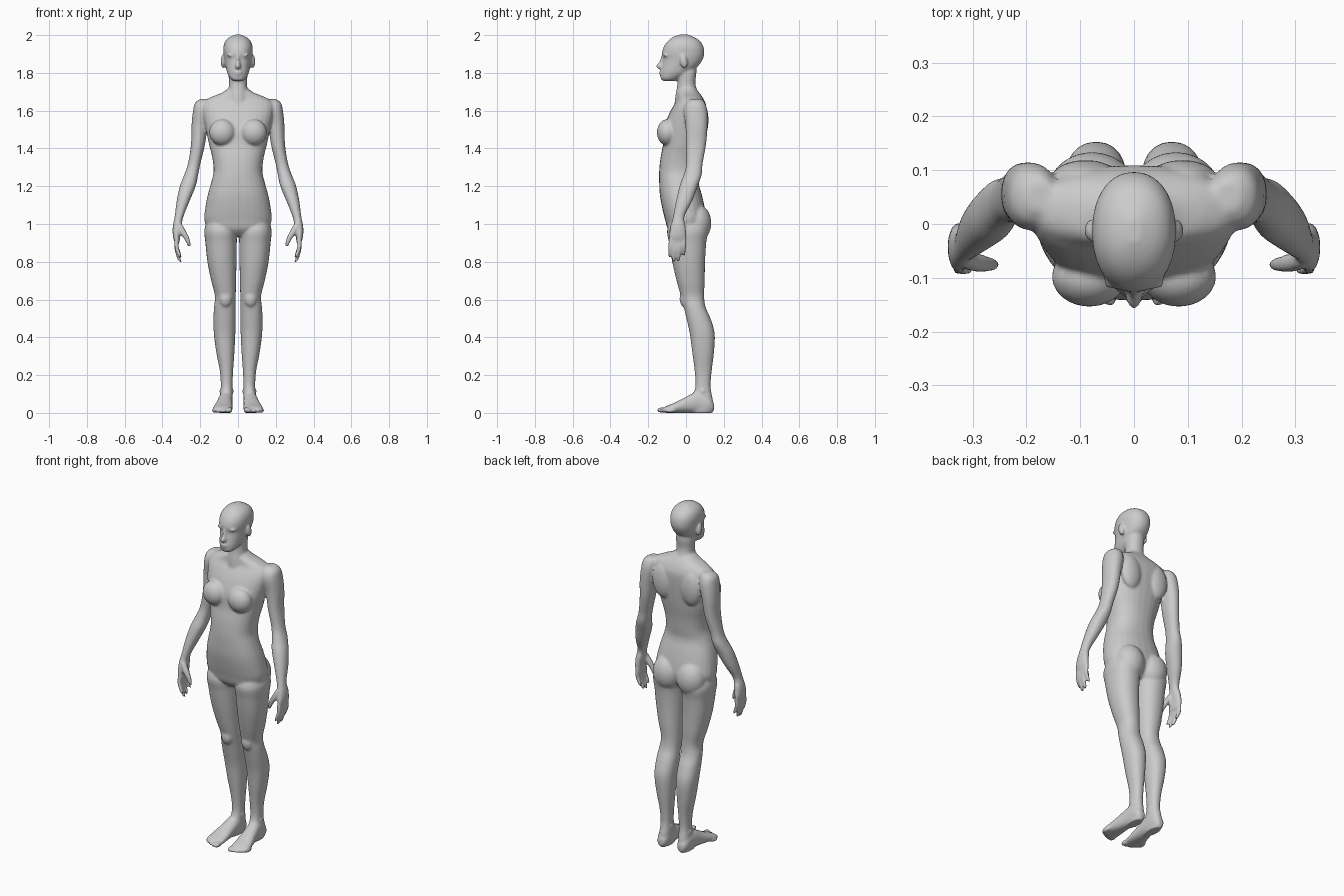
import bpy, bmesh, math
from mathutils import Vector, Matrix

bm = bmesh.new()


def spline(rows, steps=4):
    """Catmull-Rom interpolation through section rows."""
    v = [Vector(r) for r in rows]
    v = [v[0]] + v + [v[-1]]
    out = []
    for i in range(1, len(v) - 2):
        a, b, c, d = v[i - 1:i + 3]
        for k in range(steps):
            t = k / steps
            out.append(0.5 * (2 * b + (c - a) * t + (2 * a - 5 * b + 4 * c - d) * t * t
                              + (3 * b - a - 3 * c + d) * t ** 3))
    return out + [v[-1]]


def loft(rows, mirror=True, axis='Z', power=2.2, sides=28):
    """Closed skin; row = (position, centre x, half width, low edge, high edge)."""
    for s in ((1, -1) if mirror else (1,)):
        rings = []
        for t, xc, w, lo, hi in spline(rows):
            ring = []
            for i in range(sides):
                a = 2 * math.pi * i / sides
                c, q = [math.copysign(abs(f) ** (2 / power), f) for f in (math.cos(a), math.sin(a))]
                x, p = s * (xc + w * c), (lo + hi) / 2 + (hi - lo) / 2 * q
                ring.append(bm.verts.new((x, p, t) if axis == 'Z' else (x, t, p)))
            rings.append(ring)
        for r0, r1 in zip(rings, rings[1:]):
            for i in range(sides):
                j = (i + 1) % sides
                bm.faces.new((r0[i], r0[j], r1[j], r1[i]))
        bm.faces.new(rings[0])
        bm.faces.new(rings[-1])


def blob(centre, radii, mirror=True, tilt=0.0):
    """Ellipsoid muscle mass, tilted about the x axis."""
    for s in ((1, -1) if mirror else (1,)):
        m = (Matrix.Translation((s * centre[0], centre[1], centre[2]))
             @ Matrix.Rotation(tilt, 4, 'X') @ Matrix.Diagonal((*radii, 1)))
        bmesh.ops.create_uvsphere(bm, u_segments=24, v_segments=14, radius=1, matrix=m)


# Torso
loft([(0.935, 0, 0.08, -0.06, 0.06), (0.97, 0, 0.155, -0.095, 0.09),
      (1.02, 0, 0.178, -0.11, 0.105), (1.08, 0, 0.174, -0.125, 0.10),
      (1.15, 0, 0.161, -0.138, 0.085), (1.22, 0, 0.142, -0.142, 0.067),
      (1.28, 0, 0.129, -0.142, 0.072), (1.35, 0, 0.136, -0.135, 0.08),
      (1.42, 0, 0.153, -0.122, 0.092), (1.50, 0, 0.170, -0.117, 0.102),
      (1.57, 0, 0.185, -0.095, 0.108), (1.62, 0, 0.192, -0.07, 0.108),
      (1.652, 0, 0.178, -0.05, 0.098), (1.675, 0, 0.135, -0.045, 0.085),
      (1.695, 0, 0.085, -0.045, 0.07), (1.72, 0, 0.05, -0.035, 0.05)], False, power=2.3)
blob((0.083, -0.098, 1.485), (0.07, 0.056, 0.07))            # breasts
blob((0.09, 0.083, 1.55), (0.065, 0.036, 0.10))              # shoulder blades
blob((0.078, 0.058, 1.005), (0.084, 0.076, 0.10))            # buttocks

# Neck
loft([(1.62, 0, 0.065, -0.062, 0.085), (1.68, 0, 0.054, -0.056, 0.07),
      (1.74, 0, 0.048, -0.046, 0.05), (1.80, 0, 0.05, -0.05, 0.055),
      (1.84, 0, 0.04, -0.05, 0.055)], False)

# Head
loft([(1.757, 0, 0.025, -0.122, -0.06), (1.77, 0, 0.042, -0.134, -0.035),
      (1.80, 0, 0.057, -0.134, 0.02), (1.84, 0, 0.067, -0.127, 0.068),
      (1.875, 0, 0.073, -0.122, 0.09), (1.905, 0, 0.077, -0.127, 0.097),
      (1.94, 0, 0.077, -0.117, 0.092), (1.97, 0, 0.066, -0.095, 0.073),
      (1.99, 0, 0.044, -0.067, 0.042), (2.003, 0, 0.012, -0.035, 0.01)], False)
loft([(1.89, 0, 0.008, -0.132, -0.09), (1.86, 0, 0.010, -0.141, -0.09),
      (1.835, 0, 0.016, -0.159, -0.09), (1.82, 0, 0.013, -0.143, -0.09)], False)  # nose
blob((0, -0.128, 1.805), (0.024, 0.016, 0.006), False)       # upper lip
blob((0, -0.127, 1.793), (0.021, 0.015, 0.006), False)       # lower lip
blob((0.032, -0.105, 1.893), (0.028, 0.018, 0.008))          # brows
blob((0.079, -0.012, 1.86), (0.013, 0.02, 0.036), tilt=0.2)  # ears

# Arms and palms
loft([(1.662, 0.175, 0.025, 0.025, 0.08), (1.642, 0.185, 0.042, 0.0, 0.10),
      (1.60, 0.19, 0.048, -0.012, 0.113), (1.52, 0.203, 0.043, -0.003, 0.114),
      (1.42, 0.212, 0.037, 0.0, 0.106), (1.32, 0.232, 0.033, 0.002, 0.088),
      (1.26, 0.248, 0.037, -0.012, 0.083), (1.20, 0.266, 0.042, -0.034, 0.062),
      (1.12, 0.291, 0.034, -0.053, 0.032), (1.04, 0.312, 0.023, -0.068, -0.008),
      (0.99, 0.322, 0.023, -0.08, -0.002), (0.94, 0.326, 0.019, -0.09, 0.002),
      (0.905, 0.322, 0.014, -0.09, 0.002)])

# Fingers, front to back: y at knuckle, y at tip, z at tip
for y0, y1, tip in ((-0.079, -0.086, 0.825), (-0.056, -0.066, 0.797),
                    (-0.033, -0.041, 0.80), (-0.010, -0.012, 0.832)):
    rows = []
    for f, x, r in ((0, 0.325, 0.012), (0.45, 0.325, 0.0115), (0.85, 0.312, 0.010), (1, 0.304, 0.006)):
        y = y0 + (y1 - y0) * f
        rows.append((0.925 + (tip - 0.925) * f, x, r, y - r, y + r))
    loft(rows, sides=12)
# Thumbs
loft([(1.0, 0.312, 0.015, -0.082, -0.05), (0.955, 0.29, 0.019, -0.09, -0.055),
      (0.915, 0.268, 0.014, -0.088, -0.062), (0.88, 0.257, 0.008, -0.083, -0.068)], sides=14)

# Legs
loft([(1.04, 0.095, 0.06, -0.07, 0.08), (0.97, 0.092, 0.086, -0.10, 0.115),
      (0.90, 0.0895, 0.083, -0.09, 0.107), (0.80, 0.085, 0.077, -0.073, 0.101),
      (0.70, 0.076, 0.066, -0.05, 0.099), (0.62, 0.067, 0.055, -0.028, 0.096),
      (0.56, 0.070, 0.057, -0.012, 0.104), (0.50, 0.071, 0.059, 0.002, 0.13),
      (0.42, 0.071, 0.057, 0.02, 0.152), (0.32, 0.067, 0.048, 0.033, 0.148),
      (0.22, 0.061, 0.035, 0.046, 0.136), (0.14, 0.060, 0.031, 0.05, 0.13),
      (0.08, 0.062, 0.034, 0.03, 0.14), (0.03, 0.065, 0.034, 0.02, 0.147),
      (0.0, 0.065, 0.028, 0.02, 0.14)])
blob((0.066, -0.008, 0.605), (0.034, 0.026, 0.045))          # kneecaps
blob((0.06, 0.09, 0.115), (0.039, 0.02, 0.02))               # ankle bones

# Feet
loft([(0.148, 0.065, 0.018, 0.01, 0.05), (0.12, 0.065, 0.033, 0.0, 0.09),
      (0.06, 0.066, 0.038, 0.0, 0.112), (0.0, 0.072, 0.043, 0.0, 0.085),
      (-0.06, 0.079, 0.051, 0.0, 0.054), (-0.10, 0.081, 0.052, 0.0, 0.038),
      (-0.122, 0.08, 0.044, 0.003, 0.026)], axis='Y')
# Toes, big to small
for i in range(5):
    r = 0.015 if i == 0 else 0.0115
    blob((0.044 + 0.0205 * i, -0.125 + 0.0026 * i * i, r), (r, 0.029, r))

# Fuse every mass into one smooth skin
bmesh.ops.recalc_face_normals(bm, faces=bm.faces[:])
mesh = bpy.data.meshes.new("human_body")
bm.to_mesh(mesh)
bm.free()
body = bpy.data.objects.new("human_body", mesh)
bpy.context.collection.objects.link(body)
remesh = body.modifiers.new("fuse", 'REMESH')
remesh.mode = 'VOXEL'
remesh.voxel_size = 0.0065
remesh.use_smooth_shade = True
smooth = body.modifiers.new("soften", 'SMOOTH')
smooth.factor = 0.5
smooth.iterations = 5
